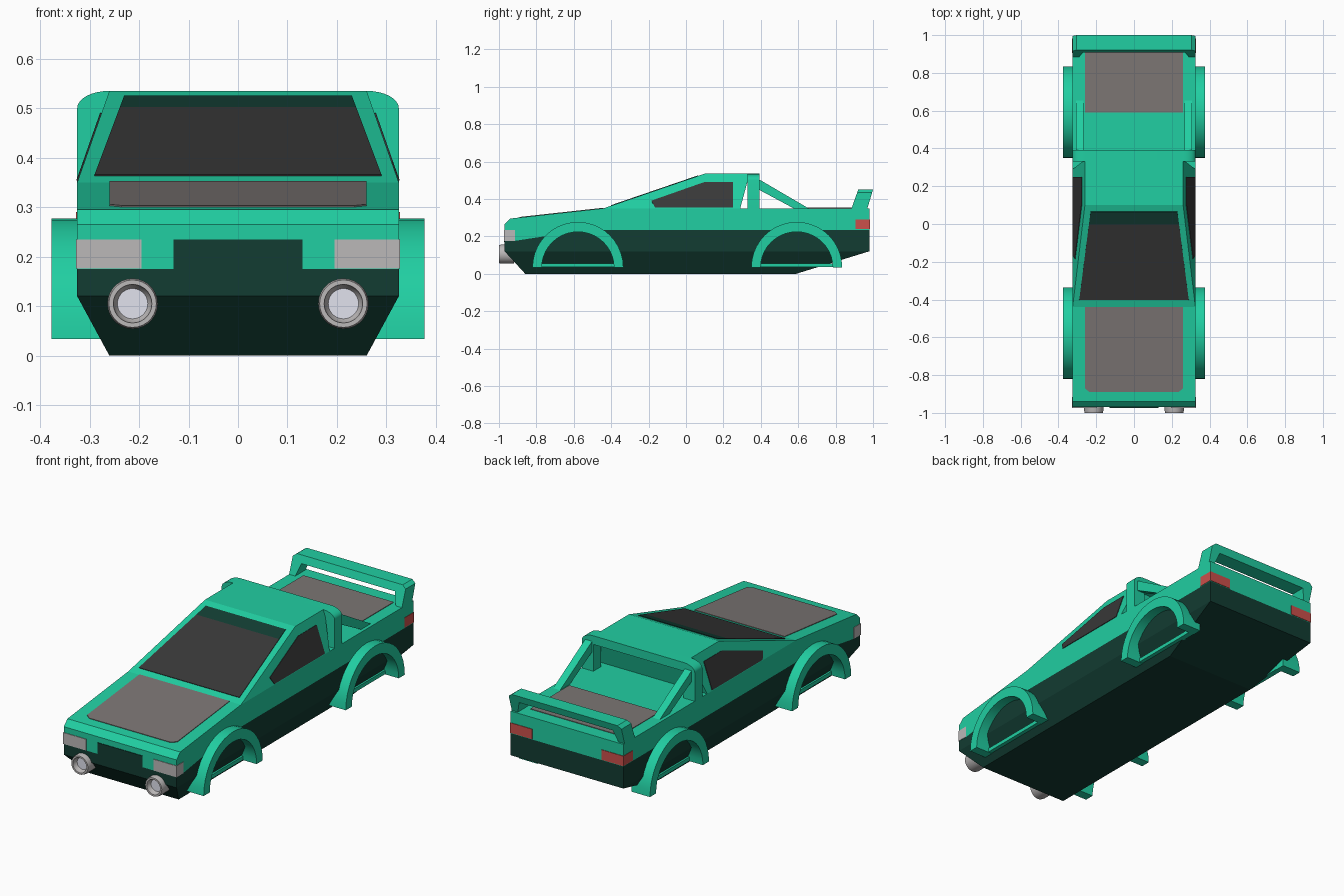
import bpy, bmesh
from math import sin, cos, pi, radians
from mathutils import Vector

if "Cube" in bpy.data.objects:
    bpy.data.objects.remove(bpy.data.objects["Cube"])


def mat(name, r, g, b):
    m = bpy.data.materials.new(name)
    m.diffuse_color = (r, g, b, 1)
    m.use_nodes = True
    m.node_tree.nodes["Principled BSDF"].inputs["Base Color"].default_value = m.diffuse_color
    return m


GREEN = mat("green_paint", 0.015, 0.62, 0.36)
DARK = mat("dark_green", 0.006, 0.045, 0.032)
GLASS = mat("dark_glass", 0.04, 0.04, 0.04)
PANEL = mat("panel_grey", 0.2, 0.18, 0.175)
LAMP = mat("lamp_grey", 0.5, 0.48, 0.48)
LENS = mat("lens", 0.75, 0.76, 0.85)
RED = mat("tail_red", 0.6, 0.08, 0.07)


def finish(bm, name, m, smooth=False):
    bmesh.ops.recalc_face_normals(bm, faces=bm.faces)
    me = bpy.data.meshes.new(name)
    bm.to_mesh(me)
    bm.free()
    ob = bpy.data.objects.new(name, me)
    bpy.context.collection.objects.link(ob)
    me.materials.append(m)
    if smooth:
        bpy.ops.object.select_all(action='DESELECT')
        ob.select_set(True)
        bpy.context.view_layer.objects.active = ob
        bpy.ops.object.shade_smooth_by_angle(angle=radians(30))
    return ob


def sweep(pts, vec):
    """Solid made by pushing one polygon along a vector."""
    bm = bmesh.new()
    f = bm.faces.new([bm.verts.new(p) for p in pts])
    ext = bmesh.ops.extrude_face_region(bm, geom=[f], use_keep_orig=True)
    moved = [v for v in ext["geom"] if isinstance(v, bmesh.types.BMVert)]
    bmesh.ops.translate(bm, verts=moved, vec=vec)
    return bm


def side_prism(yz, x0, x1):
    return sweep([(x0, y, z) for y, z in yz], (x1 - x0, 0, 0))


def box(name, x, y, z, m):
    yz = [(y[0], z[0]), (y[1], z[0]), (y[1], z[1]), (y[0], z[1])]
    return finish(side_prism(yz, *x), name, m)


def plate(name, pts, m, t=0.003):
    """Thin plate straddling a sloped surface."""
    p = [Vector(q) for q in pts]
    n = (p[1] - p[0]).cross(p[2] - p[1]).normalized() * t
    return finish(sweep([q - n for q in p], n * 2), name, m)


# Lower hull, tapering to a smaller floor
low = [(-.97, .12), (.98, .12), (.98, .235), (-.53, .235), (-.92, .175), (-.97, .175)]
bm = side_prism(low, -.325, .325)
floor = next(f for f in bm.faces if all(abs(v.co.z - .12) < 1e-4 for v in f.verts))
new = bmesh.ops.extrude_discrete_faces(bm, faces=[floor])["faces"][0]
for v in new.verts:
    v.co = (v.co.x * .8, -.86 if v.co.y < 0 else .59, 0)
finish(bm, "lower_hull", DARK)

# Upper body
up = [(-.97, .175), (-.92, .175), (-.53, .235), (.98, .235), (.98, .35),
      (-.44, .35), (-.94, .295), (-.97, .265)]
finish(side_prism(up, -.325, .325), "upper_body", GREEN)

# Hood and rear deck panels
plate("hood_panel", [(-.26, -.44, .35), (-.26, -.87, .303), (-.235, -.89, .3005),
                     (.235, -.89, .3005), (.26, -.87, .303), (.26, -.44, .35)], PANEL)
plate("rear_deck_panel", [(-.26, .59, .35), (.26, .59, .35),
                          (.26, .91, .35), (-.26, .91, .35)], PANEL)

# Cabin, leaning in towards the roof
bm = side_prism([(-.44, .35), (.1, .535), (.34, .535), (.29, .35)], -1, 1)
for v in bm.verts:
    v.co.x *= .26 if v.co.z > .4 else .325
finish(bm, "cabin", GREEN)


def wind(x, z):
    return (x, -.44 + (z - .35) / .185 * .54, z)


def wx(z):
    return .29 - (z - .363) / .16 * .06


for name, z0, z1, m in (("windshield", .363, .5, GLASS), ("windshield_band", .5, .523, DARK)):
    plate(name, [wind(-wx(z0), z0), wind(wx(z0), z0), wind(wx(z1), z1), wind(-wx(z1), z1)], m)

# Roll hoop behind the cabin, with rounded shoulders
arc = [(.26 + .065 * cos(a), .5 + .035 * sin(a)) for a in [i * pi / 16 for i in range(9)]]
right = [(.325, .35)] + arc
inner = [(-.26, .35), (-.26, .49), (.26, .49), (.26, .35)]
outline = right + [(-x, z) for x, z in reversed(right)] + inner
finish(sweep([(x, .33, z) for x, z in outline], (0, .062, 0)), "roll_hoop", GREEN, True)

# Rear wing: a frame with cut corners, leaning backwards
half = [(.325, .35), (.325, .435), (.305, .45)]
gap = [(-.29, .35), (-.27, .412), (.27, .412), (.29, .35)]
outline = half + [(-x, z) for x, z in reversed(half)] + gap
bm = sweep([(x, 0, z) for x, z in outline], (0, 1, 0))
for v in bm.verts:
    h = v.co.z - .35
    v.co.y = .97 + h * .3 if v.co.y > .5 else .885 + h * .36
finish(bm, "rear_wing", GREEN)

# Grille
box("grille", (-.13, .13), (-.973, -.95), (.17, .235), DARK)


def arch(cy):
    n = 20
    ang = [pi * i / n for i in range(n + 1)]
    return ([(cy + .243 * cos(a), .034 + .243 * sin(a)) for a in ang] +
            [(cy + .193 * cos(a), .034 + .19 * sin(a)) for a in reversed(ang)])


# Parts repeated on both sides
for s, side in ((1, "right"), (-1, "left")):
    # Side window on the leaning cabin wall
    win = [(-.185, .39), (.1, .49), (.25, .49), (.25, .353), (-.165, .353)]
    plate(side + "_window", [(s * (.325 - (z - .35) * .351), y, z) for y, z in win], GLASS)

    # Sloping buttress from hoop to deck
    bar = [(.385, .508), (.655, .35), (.575, .35), (.385, .452)]
    finish(side_prism(bar, s * .267, s * .307), side + "_buttress", GREEN)

    # Wheel arches with a thin tie bar across the foot
    for cy, end in ((-.578, "front"), (.592, "rear")):
        finish(side_prism(arch(cy), s * .27, s * .377), f"{end}_{side}_arch", GREEN, True)
        box(f"{end}_{side}_arch_bar", (s * .27, s * .3), (cy - .2, cy + .2), (.036, .056), GREEN)

    # Headlights and tail lights wrap round the corners
    box(side + "_headlight", (s * .195, s * .327), (-.973, -.915), (.176, .235), LAMP)
    box(side + "_tail_light", (s * .2, s * .327), (.905, .983), (.238, .29), RED)

    # Round fog lamp turned about its own axis
    c = Vector((s * .213, 0, .105))
    prof = [(0, -.92), (.051, -.92), (.051, -.988), (.048, -1), (.039, -1),
            (.037, -.985), (.03, -.975)]
    bm = bmesh.new()
    vs = [bm.verts.new(c + Vector((r, y, 0))) for r, y in prof]
    es = [bm.edges.new(e) for e in zip(vs, vs[1:])]
    bmesh.ops.spin(bm, geom=vs + es, cent=c, axis=(0, 1, 0), angle=2 * pi, steps=28)
    bmesh.ops.remove_doubles(bm, verts=bm.verts, dist=1e-4)
    finish(bm, side + "_fog_lamp", LAMP, True)
    disc = [c + Vector((.031 * cos(a), -.976, .031 * sin(a)))
            for a in [2 * pi * i / 28 for i in range(28)]]
    finish(sweep(disc, (0, .03, 0)), side + "_fog_lens", LENS)
